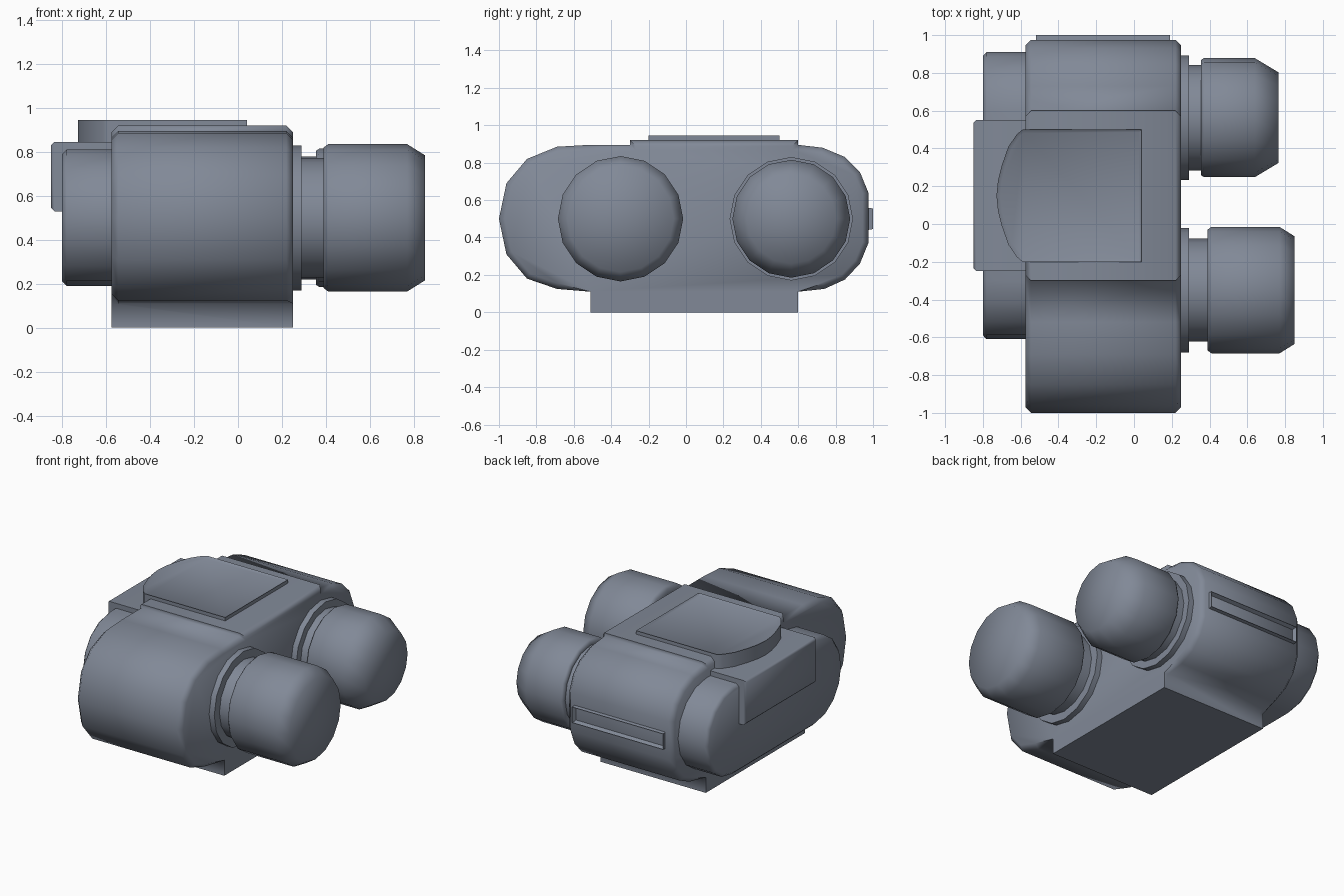
import bpy, bmesh, math
from mathutils import Matrix, Vector

cube = bpy.data.objects.get("Cube")
if cube:
    bpy.data.objects.remove(cube, do_unlink=True)

paint = bpy.data.materials.new("slate_grey")
paint.use_nodes = True
colour = (0.22, 0.25, 0.31, 1)
paint.diffuse_color = colour
for node in paint.node_tree.nodes:
    if node.type == 'BSDF_PRINCIPLED':
        node.inputs["Base Color"].default_value = colour


def finish(bm, name, limit=50, soft_concave=False):
    """Set smooth and sharp edges, then make the object."""
    bmesh.ops.recalc_face_normals(bm, faces=bm.faces[:])
    for f in bm.faces:
        f.smooth = True
    for e in bm.edges:
        soft = e.calc_face_angle(0) < math.radians(limit)
        e.smooth = soft or (soft_concave and not e.is_convex)
    mesh = bpy.data.meshes.new(name)
    bm.to_mesh(mesh)
    bm.free()
    mesh.materials.append(paint)
    obj = bpy.data.objects.new(name, mesh)
    bpy.context.collection.objects.link(obj)
    return obj


def prism(points, axis, low, high):
    """Extrude a 2D outline along the x or z axis."""
    bm = bmesh.new()
    place = (lambda a, b: (low, a, b)) if axis == 'x' else (lambda a, b: (a, b, low))
    face = bm.faces.new([bm.verts.new(place(a, b)) for a, b in points])
    out = bmesh.ops.extrude_face_region(bm, geom=[face], use_keep_orig=True)
    shift = Vector((high - low, 0, 0)) if axis == 'x' else Vector((0, 0, high - low))
    moved = [g for g in out["geom"] if isinstance(g, bmesh.types.BMVert)]
    bmesh.ops.translate(bm, verts=moved, vec=shift)
    bmesh.ops.recalc_face_normals(bm, faces=bm.faces[:])
    return bm


def bevel_where(bm, rule, width, segments=1):
    edges = [e for e in bm.edges if rule(e)]
    bmesh.ops.bevel(bm, geom=edges, offset=width, segments=segments,
                    profile=0.5, affect='EDGES')


def sink_panel(bm, direction, border, depth):
    """Inset the face that looks along the direction and lower it."""
    bm.normal_update()
    face = max((f for f in bm.faces if f.normal.dot(direction) > 0.9),
               key=lambda f: f.calc_area())
    bmesh.ops.inset_individual(bm, faces=[face], thickness=border, depth=0)
    bmesh.ops.translate(bm, verts=face.verts[:], vec=-depth * direction)


def flat_in_x(e):
    return abs(e.verts[0].co.x - e.verts[1].co.x) < 1e-4


# Main housing: rounded lobes, raised top centre and foot in one outline
outline = [(-1, .5), (-.96, .69), (-.85, .82), (-.69, .885), (-.52, .895),
           (-.3, .895), (-.3, .92), (.6, .92), (.6, .895), (.73, .88),
           (.85, .83), (.93, .75), (.975, .64), (.975, .37), (.93, .26),
           (.85, .175), (.74, .125), (.6, .11), (.6, 0), (-.51, 0),
           (-.51, .11), (-.69, .125), (-.85, .18), (-.96, .31)]
bm = prism(outline, 'x', -.575, .25)
bevel_where(bm, lambda e: flat_in_x(e) and min(v.co.z for v in e.verts) > .08, .03)
finish(bm, "housing", soft_concave=True)

# Stadium cover on the -x side
cover = []
for centre, start in ((.6, -90), (-.3, 90)):
    for i in range(9):
        a = math.radians(start + i * 22.5)
        cover.append((centre + .31 * math.cos(a), .5 + .31 * math.sin(a)))
bm = prism(cover, 'x', -.8, -.5)
bevel_where(bm, lambda e: all(v.co.x < -.79 for v in e.verts), .02)
finish(bm, "side_cover")

# Raised block on the upper part of the cover
block = [(-.25, .53), (.55, .53), (.55, .845), (-.25, .845)]
bm = prism(block, 'x', -.85, -.5)
bevel_where(bm, lambda e: all(v.co.x < -.84 for v in e.verts), .015)
finish(bm, "side_block")

# Top plate with one curved end and a shallow sunken panel
half = [(.04, .35), (-.59, .35), (-.62, .325), (-.665, .26), (-.70, .16), (-.72, .08)]
plate = half + [(-.728, 0)] + [(x, -y) for x, y in reversed(half)]
bm = prism([(x, y + .15) for x, y in plate], 'z', .84, .945)
sink_panel(bm, Vector((0, 0, 1)), .02, .012)
finish(bm, "top_plate")

# Long rimmed slot on the back
bm = prism([(.94, .435), (1, .445), (1, .555), (.94, .565)], 'x', -.52, .19)
sink_panel(bm, Vector((0, 1, 0)), .025, .035)
finish(bm, "back_slot")


def barrel(name, y, profile):
    """Turn a profile of (x, radius) points around the barrel axis."""
    bm = bmesh.new()
    verts = [bm.verts.new((x, y, .5 + r)) for x, r in profile]
    edges = [bm.edges.new(pair) for pair in zip(verts, verts[1:])]
    bmesh.ops.spin(bm, geom=verts + edges, cent=(0, y, .5), axis=(1, 0, 0),
                   angle=math.tau, steps=16, use_duplicate=False)
    bmesh.ops.remove_doubles(bm, verts=bm.verts[:], dist=1e-4)
    finish(bm, name, limit=65)


# Two barrels, each with flange, neck and chamfered head
flange = [(.2, 0), (.2, .33), (.29, .33)]
barrel("front_barrel", -.35, flange + [(.29, .272), (.39, .272), (.39, .32),
       (.41, .335), (.77, .335), (.85, .285), (.85, 0)])
barrel("back_barrel", .563, flange + [(.29, .28), (.355, .28), (.355, .305),
       (.37, .315), (.64, .315), (.765, .24), (.765, 0)])
